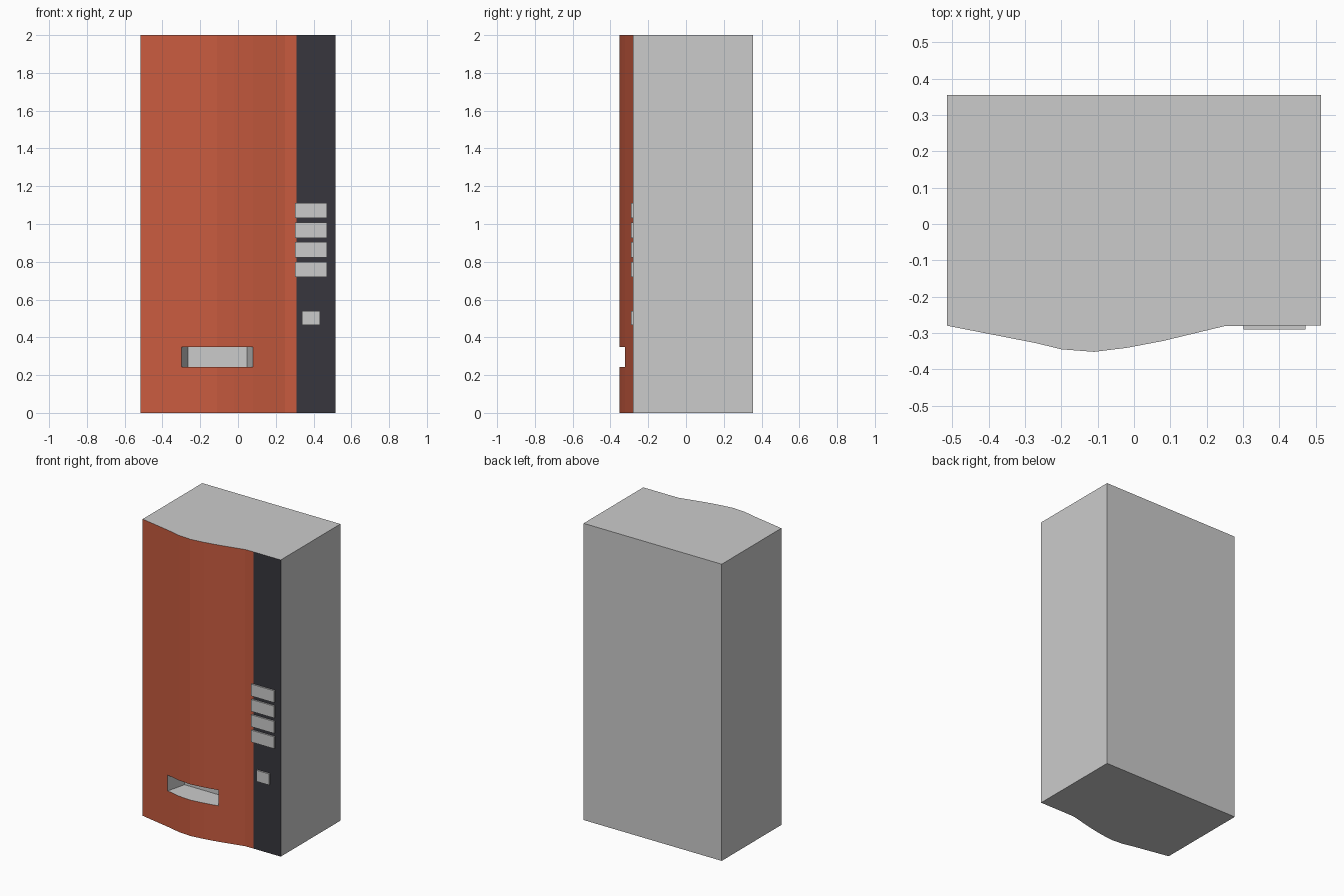
import bpy, bmesh

if "Cube" in bpy.data.objects:
    bpy.data.objects.remove(bpy.data.objects["Cube"])


def material(name, rgb):
    m = bpy.data.materials.new(name)
    m.diffuse_color = (*rgb, 1)
    m.use_nodes = True
    m.node_tree.nodes["Principled BSDF"].inputs["Base Color"].default_value = m.diffuse_color
    return m


GREY = material("light grey", (0.60, 0.60, 0.60))
RED = material("brick red", (0.58, 0.105, 0.05))
DARK = material("charcoal", (0.039, 0.037, 0.047))


def prism(name, profile, z0, z1, mats):
    """Extrude an xy outline from z0 to z1."""
    bm = bmesh.new()
    face = bm.faces.new([bm.verts.new((x, y, z0)) for x, y in profile])
    ext = bmesh.ops.extrude_face_region(bm, geom=[face])["geom"]
    bmesh.ops.translate(bm, vec=(0, 0, z1 - z0),
                        verts=[v for v in ext if isinstance(v, bmesh.types.BMVert)])
    bmesh.ops.recalc_face_normals(bm, faces=bm.faces[:])
    me = bpy.data.meshes.new(name)
    bm.to_mesh(me)
    bm.free()
    for m in mats:
        me.materials.append(m)
    ob = bpy.data.objects.new(name, me)
    bpy.context.collection.objects.link(ob)
    return ob


# Cabinet with a bulging front, coloured by face direction and position
front = [(-0.515, -0.28), (-0.27, -0.328), (-0.2, -0.345), (-0.11, -0.352),
         (-0.02, -0.341), (0.08, -0.322), (0.25, -0.281), (0.31, -0.28),
         (0.515, -0.28)]
cabinet = prism("cabinet", front + [(0.515, 0.355), (-0.515, 0.355)],
                0, 2, [GREY, RED, DARK])
for p in cabinet.data.polygons:
    if p.normal.y < -0.5:
        p.material_index = 1 if p.center.x < 0.31 else 2

# Dispensing slot: tapered recess cut into the front
cutter = prism("slot_cutter", [(-0.338, -0.4), (0.118, -0.4), (0.047, -0.19), (-0.265, -0.19)],
               0.242, 0.348, [GREY])
for v in cutter.data.vertices:
    if v.co.y < -0.3:
        v.co.x = -0.318 if v.co.x < 0 else 0.098
cutter.hide_render = True
mod = cabinet.modifiers.new("slot", 'BOOLEAN')
mod.operation = 'DIFFERENCE'
mod.solver = 'EXACT'
mod.object = cutter
dg = bpy.context.evaluated_depsgraph_get()
cut_mesh = bpy.data.meshes.new_from_object(cabinet.evaluated_get(dg))
cabinet.modifiers.clear()
cabinet.data = cut_mesh
bpy.data.objects.remove(cutter)


# Buttons and coin plate on the dark strip
def plate(name, x0, x1, z0, z1):
    prism(name, [(x0, -0.291), (x1, -0.291), (x1, -0.275), (x0, -0.275)], z0, z1, [GREY])


for i in range(4):
    z = 0.72 + i * 0.1035
    plate(f"selection_button_{i + 1}", 0.302, 0.472, z, z + 0.08)
plate("coin_plate", 0.34, 0.435, 0.465, 0.54)
